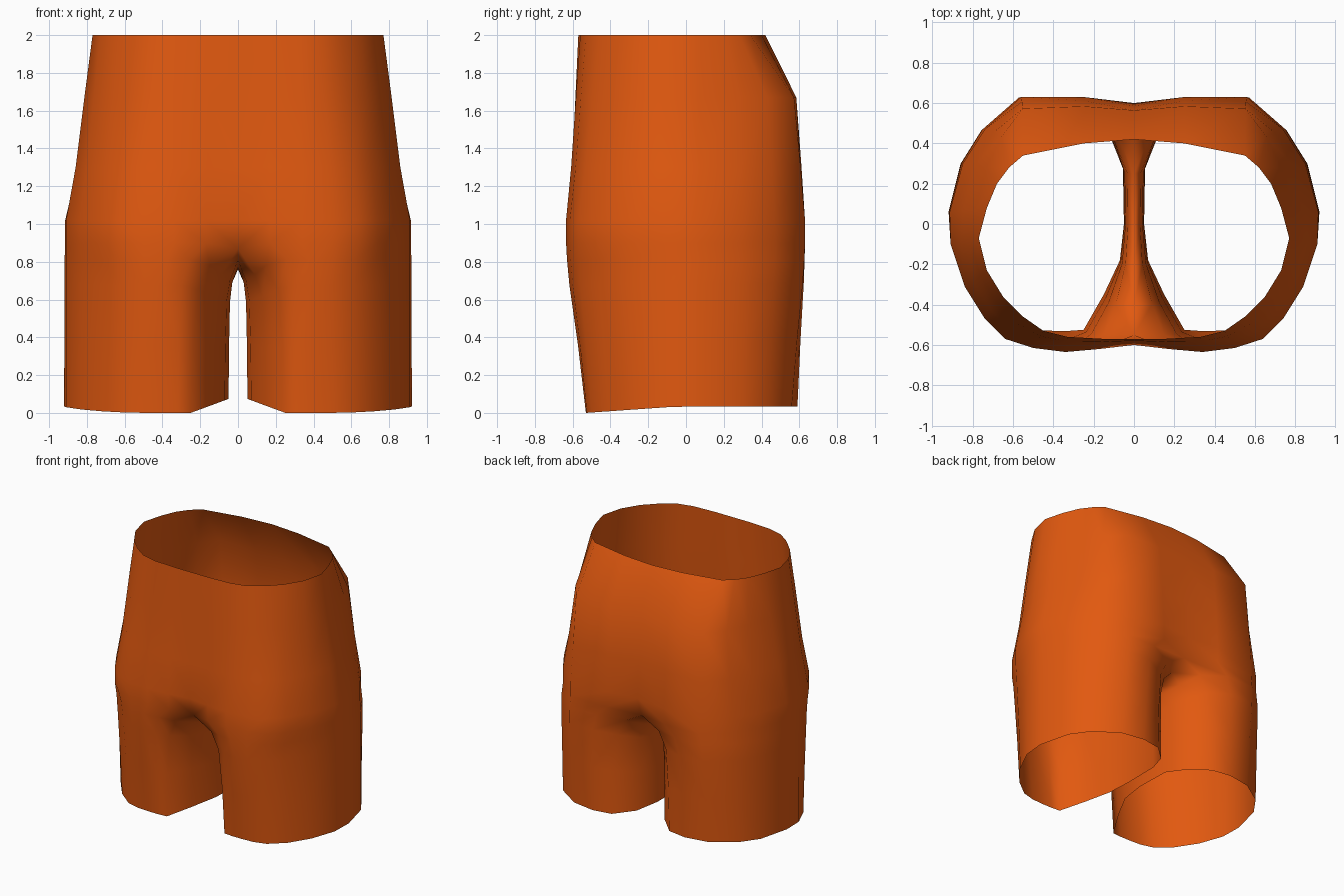
import bpy, bmesh

if "Cube" in bpy.data.objects:
    bpy.data.objects.remove(bpy.data.objects["Cube"])

# Half outlines (x, y), running front centre -> outer side -> back centre
WAIST = [(0, -.57), (.15, -.57), (.33, -.56), (.45, -.53), (.55, -.46), (.65, -.36), (.73, -.23),
         (.77, -.07), (.73, .08), (.68, .2), (.62, .28), (.55, .34), (.25, .4), (0, .42)]
HIP = [(0, -.6), (.17, -.62), (.34, -.635), (.5, -.615), (.64, -.57), (.74, -.47), (.84, -.31),
       (.91, -.1), (.915, .06), (.85, .3), (.74, .47), (.56, .63), (.25, .63), (0, .6)]
HEM = [(.25, -.525), (.32, -.53), (.4, -.53), (.5, -.525), (.6, -.5), (.72, -.41), (.83, -.27),
       (.91, -.1), (.92, .06), (.86, .3), (.76, .44), (.58, .56), (.4, .59), (.25, .565)]
# Inner thigh, back -> front: hem (x, y) and crotch seam (y, z)
HEM_IN = [(.12, .44), (.055, .28), (.05, 0), (.07, -.18), (.15, -.35)]
SEAM = [(.42, .81), (.25, .77), (0, .76), (-.2, .77), (-.4, .81)]


def mix(a, b, t):
    return a + (b - a) * t


def clamp(v):
    return max(0, min(1, v))


# Hem ring, lifted slightly at the back and the inner thigh
hem = []
for x, y in HEM + HEM_IN:
    hem.append((x, y, max(.035 * clamp((y + .53) / .5), .37 * (.25 - x))))

# Crotch ring: hip outline pinched in at the centre, closed by the seam
crotch = [(x, y, .9) for x, y in HIP]
crotch[0] = (0, -.55, .87)
crotch[-1] = (0, .55, .87)
crotch += [(0, y, z) for y, z in SEAM]

# Leg rings from hem to crotch: height, sideways and depth blend
leg = [hem]
for tz, tx, ty in [(.4, .05, .4), (.75, .15, .83), (.9, .4, .95)]:
    leg.append([(mix(a[0], b[0], tx), mix(a[1], b[1], ty), mix(a[2], b[2], tz))
                for a, b in zip(hem, crotch)])
leg.append(crotch)

# Torso rings from hip to waist: the seat stays full longer than the front
torso = [crotch[:len(HIP)]]
for z, t, t_back in [(1.02, 1, 1), (1.3, .64, .92), (1.67, .31, .8), (2, 0, 0)]:
    ring = []
    for (wx, wy), (hx, hy) in zip(WAIST, HIP):
        ty = mix(t, t_back, clamp((hy + .1) / .4))
        ring.append((mix(wx, hx, t), mix(wy, hy, ty), z))
    torso.append(ring)

bm = bmesh.new()


def loft(rings, first, closed):
    """Bridge successive rings, reusing an existing first ring if given."""
    low = first or [bm.verts.new(p) for p in rings[0]]
    for ring in rings[1:]:
        high = [bm.verts.new(p) for p in ring]
        n = len(ring)
        for i in range(n if closed else n - 1):
            j = (i + 1) % n
            bm.faces.new((low[i], low[j], high[j], high[i]))
        low = high
    return low


top_of_leg = loft(leg, None, True)
loft(torso, top_of_leg[:len(HIP)], False)
for f in bm.faces:
    f.smooth = True

mesh = bpy.data.meshes.new("shorts")
bm.to_mesh(mesh)
bm.free()
shorts = bpy.data.objects.new("shorts", mesh)
bpy.context.collection.objects.link(shorts)

orange = bpy.data.materials.new("orange cloth")
orange.diffuse_color = (.76, .1, .005, 1)
orange.use_nodes = True
orange.node_tree.nodes["Principled BSDF"].inputs["Base Color"].default_value = orange.diffuse_color
mesh.materials.append(orange)

# Other half
mirror = shorts.modifiers.new("mirror", 'MIRROR')
mirror.use_clip = True
mirror.merge_threshold = .001
